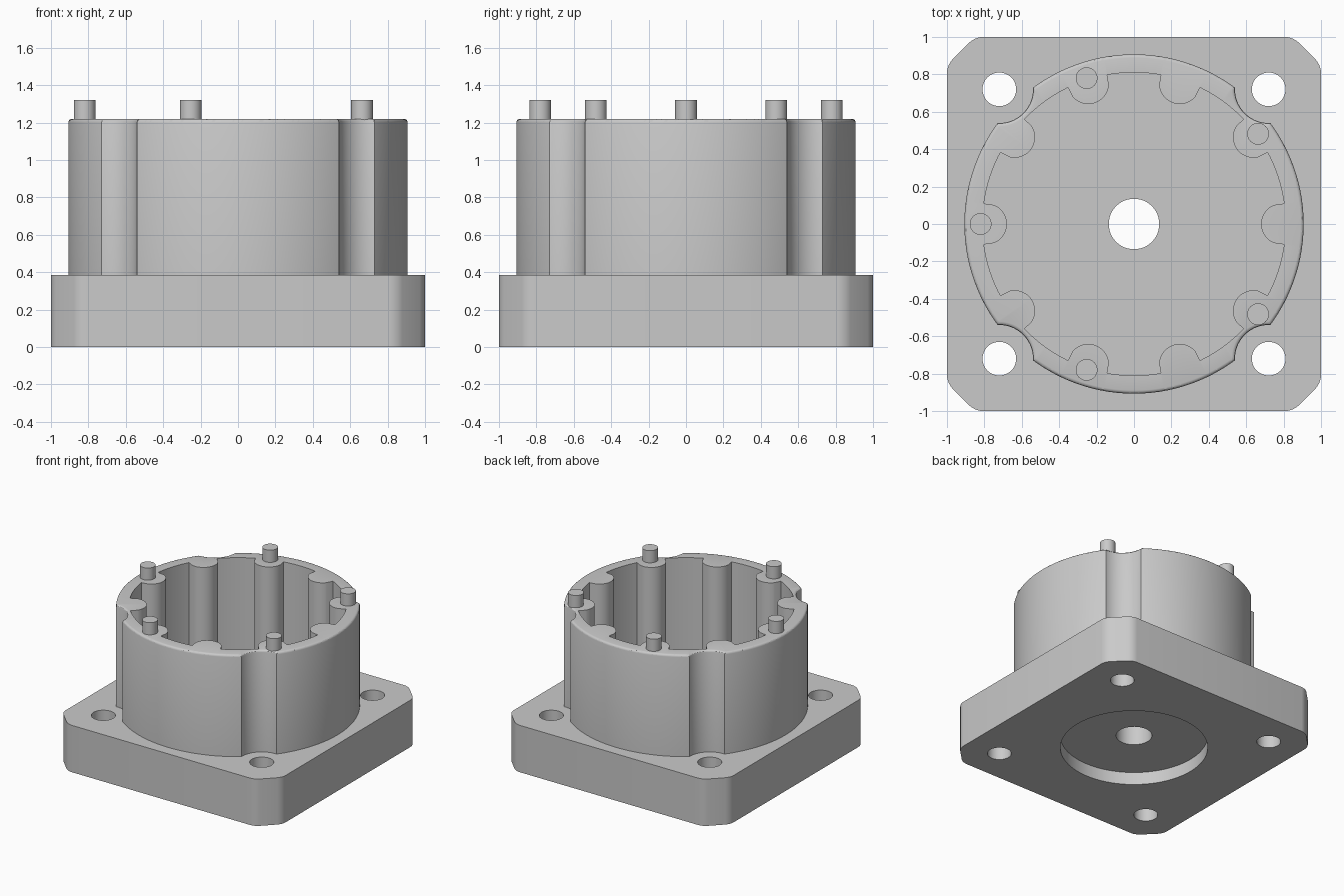
import bpy, bmesh, math

if "Cube" in bpy.data.objects:
    bpy.data.objects.remove(bpy.data.objects["Cube"])

PLATE_TOP, RIM_TOP = 0.385, 1.22

grey = bpy.data.materials.new("light grey")
grey.diffuse_color = (0.59, 0.59, 0.59, 1)
grey.use_nodes = True
grey.node_tree.nodes["Principled BSDF"].inputs["Base Color"].default_value = grey.diffuse_color


def make_object(name, bm):
    bmesh.ops.recalc_face_normals(bm, faces=bm.faces)
    mesh = bpy.data.meshes.new(name)
    bm.to_mesh(mesh)
    bm.free()
    obj = bpy.data.objects.new(name, mesh)
    bpy.context.collection.objects.link(obj)
    mesh.materials.append(grey)
    return obj


def prism(name, points, z0, z1):
    """Closed solid from an outline, between z0 and z1."""
    bm = bmesh.new()
    low = [bm.verts.new((x, y, z0)) for x, y in points]
    high = [bm.verts.new((x, y, z1)) for x, y in points]
    bm.faces.new(low)
    bm.faces.new(high)
    for i in range(len(points)):
        bm.faces.new((low[i - 1], low[i], high[i], high[i - 1]))
    return make_object(name, bm)


def cylinder(name, x, y, r, z0, z1, n=48):
    pts = [(x + r * math.cos(2 * math.pi * i / n), y + r * math.sin(2 * math.pi * i / n))
           for i in range(n)]
    return prism(name, pts, z0, z1)


def cut(obj, cutter):
    """Subtract the cutter and remove it."""
    mod = obj.modifiers.new("cut", 'BOOLEAN')
    mod.operation, mod.solver, mod.object = 'DIFFERENCE', 'EXACT', cutter
    bpy.context.view_layer.objects.active = obj
    bpy.ops.object.modifier_apply(modifier=mod.name)
    bpy.data.objects.remove(cutter)


def smooth(obj):
    bpy.ops.object.select_all(action='DESELECT')
    obj.select_set(True)
    bpy.context.view_layer.objects.active = obj
    bpy.ops.object.shade_smooth_by_angle(angle=math.radians(30))


def bitten_radius(angle, radius, step, first, dist, bite):
    """Polar radius of a circle bitten by smaller circles repeated every step degrees."""
    half = math.acos((radius ** 2 + dist ** 2 - bite ** 2) / (2 * radius * dist))
    d = math.radians((angle - first + step / 2) % step - step / 2)
    if abs(d) > half + 1e-6:
        return radius
    return dist * math.cos(d) - math.sqrt(max(0, bite ** 2 - (dist * math.sin(d)) ** 2))


corners = [(sx * 0.72, sy * 0.72) for sx in (-1, 1) for sy in (-1, 1)]

# Square base plate with softened chamfered corners
c = 0.85
plate = prism("base_plate", [(c, -1), (1, -c), (1, c), (c, 1), (-c, 1), (-1, c), (-1, -c), (-c, -1)],
              0, PLATE_TOP)
bm = bmesh.new()
bm.from_mesh(plate.data)
uprights = [e for e in bm.edges if abs(e.verts[0].co.z - e.verts[1].co.z) > 0.1]
bmesh.ops.bevel(bm, geom=uprights, offset=0.04, segments=4, profile=0.5, affect='EDGES')
bm.to_mesh(plate.data)
bm.free()

# Corner screw holes, shaft hole and round recess underneath
for x, y in corners:
    cut(plate, cylinder("hole_cutter", x, y, 0.09, -0.1, 0.6))
cut(plate, cylinder("recess_cutter", 0, 0, 0.555, -0.1, 0.104, 96))
cut(plate, cylinder("shaft_cutter", 0, 0, 0.135, -0.1, 0.6))
smooth(plate)

# Ring housing: scalloped outside with a rounded rim, ten round ribs inside
OUT_R, BORE_R, DIST = 0.907, 0.81, 0.72 * math.sqrt(2)
RIB_DIST, RIB_R, FILLET = 0.79, 0.11, 0.018
scallop_half = math.degrees(math.acos((OUT_R ** 2 + DIST ** 2 - 0.18 ** 2) / (2 * OUT_R * DIST)))
rib_half = math.degrees(math.acos((BORE_R ** 2 + RIB_DIST ** 2 - RIB_R ** 2) / (2 * BORE_R * RIB_DIST)))
angles = {i / 2 for i in range(720)}
for s in (-1, 1):
    angles |= {45 + 90 * i + s * scallop_half for i in range(4)}
    angles |= {(36 * i + s * (rib_half + e)) % 360 for i in range(10) for e in (0, 0.02)}
angles = sorted(angles)

bm = bmesh.new()


def loop(radius_rule, z):
    return [bm.verts.new((radius_rule(a) * math.cos(math.radians(a)),
                          radius_rule(a) * math.sin(math.radians(a)), z)) for a in angles]


def outer(inset):
    return lambda a: bitten_radius(a, OUT_R - inset, 90, 45, DIST, 0.18 + inset)


def inner(a):
    return bitten_radius(a, BORE_R, 36, 0, RIB_DIST, RIB_R)


loops = [loop(inner, PLATE_TOP - 0.005), loop(outer(0), PLATE_TOP - 0.005)]
for k in range(4):
    t = math.radians(30 * k)
    loops.append(loop(outer(FILLET * (1 - math.cos(t))), RIM_TOP - FILLET * (1 - math.sin(t))))
loops.append(loop(inner, RIM_TOP))
for k, b in enumerate(loops):
    a = loops[k - 1]
    for i in range(len(angles)):
        bm.faces.new((a[i - 1], a[i], b[i], b[i - 1]))
smooth(make_object("ring_housing", bm))

# Five locating pins on the rim
for i in range(5):
    a = math.radians(36 + 72 * i)
    smooth(cylinder(f"locating_pin_{i + 1}", 0.82 * math.cos(a), 0.82 * math.sin(a),
                    0.058, RIM_TOP - 0.02, 1.32, 32))
